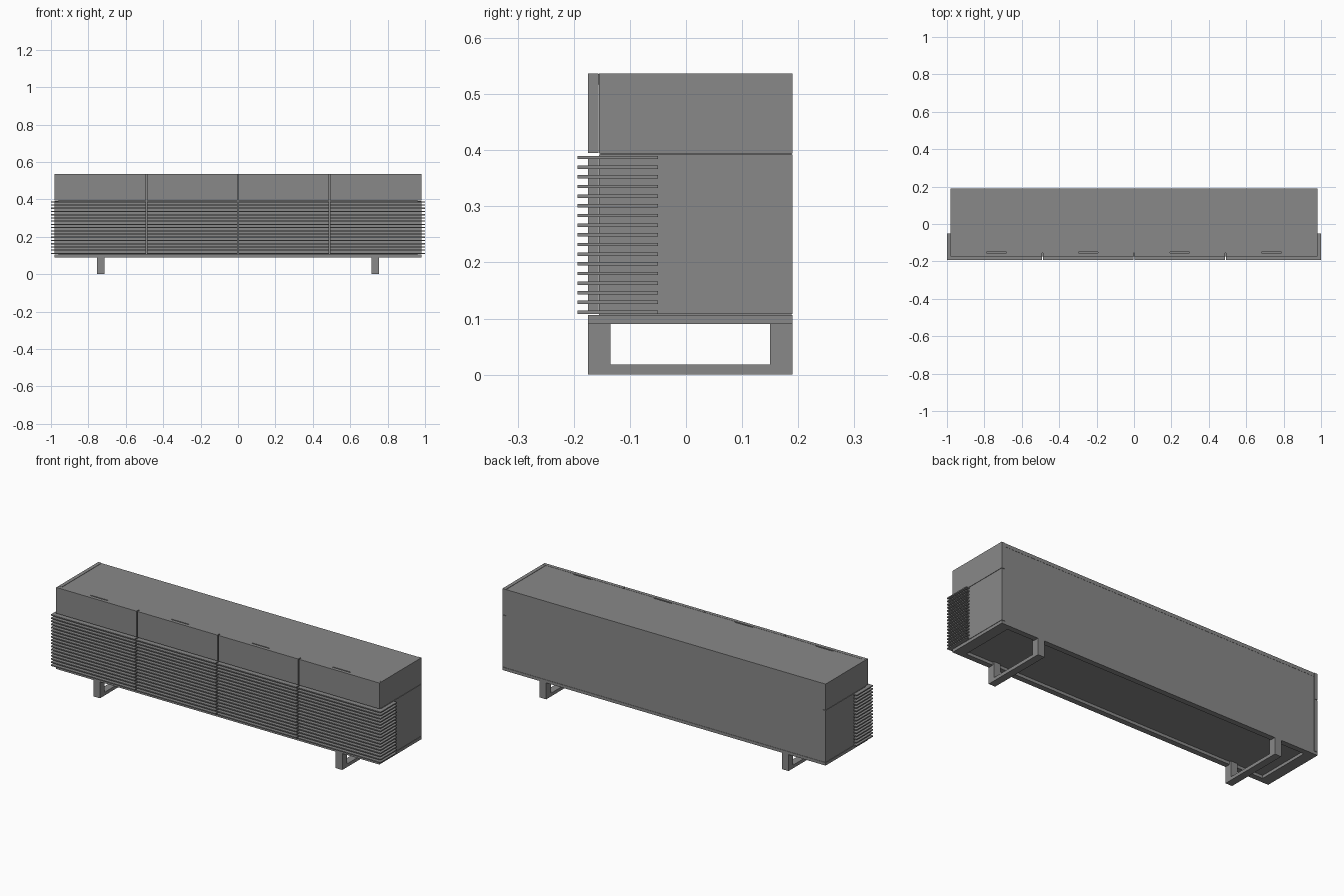
import bpy
import bmesh

if "Cube" in bpy.data.objects:
    bpy.data.objects.remove(bpy.data.objects["Cube"], do_unlink=True)

grey = bpy.data.materials.new("warm_grey")
grey.use_nodes = True
COLOUR = (0.25, 0.25, 0.25, 1)
grey.diffuse_color = COLOUR
grey.node_tree.nodes["Principled BSDF"].inputs["Base Color"].default_value = COLOUR


def boxes(name, spans):
    """One object from boxes given as (x0, x1, y0, y1, z0, z1)."""
    bm = bmesh.new()
    for x0, x1, y0, y1, z0, z1 in spans:
        vs = bmesh.ops.create_cube(bm, size=1)["verts"]
        bmesh.ops.scale(bm, vec=(x1 - x0, y1 - y0, z1 - z0), verts=vs)
        bmesh.ops.translate(bm, vec=((x0 + x1) / 2, (y0 + y1) / 2, (z0 + z1) / 2), verts=vs)
    mesh = bpy.data.meshes.new(name)
    bm.to_mesh(mesh)
    bm.free()
    mesh.materials.append(grey)
    ob = bpy.data.objects.new(name, mesh)
    bpy.context.collection.objects.link(ob)
    return ob


HALF = 0.98            # half width of the cabinet
FRONT, BACK = -0.175, 0.19
BASE, FLOOR, SPLIT, TOP = 0.09, 0.107, 0.393, 0.537
T = 0.02               # panel thickness
GAP = 0.003
INNER = FRONT + T      # back of the door fronts
BAY = HALF / 2

# Plinth: rim around a recessed bottom panel
RX, RY = 0.06, 0.03
boxes("plinth_rim", [
    (-HALF, HALF, FRONT, FRONT + RY, BASE, FLOOR - 0.001),
    (-HALF, HALF, BACK - RY, BACK, BASE, FLOOR - 0.001),
    (-HALF, RX - HALF, FRONT + RY, BACK - RY, BASE, FLOOR - 0.001),
    (HALF - RX, HALF, FRONT + RY, BACK - RY, BASE, FLOOR - 0.001)])
boxes("bottom_panel", [(T - HALF, HALF - T, INNER, BACK - 0.002, FLOOR - 0.001, FLOOR + T)])

# Carcass: side panels in two tiers, back, dividers and shelf
for side, s in (("left", 1), ("right", -1)):
    a, b = sorted((s * HALF, s * (HALF - T)))
    boxes(side + "_lower_side", [(a, b, INNER, BACK, FLOOR + 0.001, SPLIT - 0.001)])
    boxes(side + "_upper_side", [(a, b, INNER, BACK, SPLIT + 0.001, TOP)])
boxes("back_panel", [(T - HALF + 0.001, HALF - T - 0.001, BACK - T, BACK - 0.002, FLOOR, TOP - T)])
boxes("dividers", [(k * BAY - 0.01, k * BAY + 0.01, INNER + 0.006, BACK - T, FLOOR + T, TOP - T)
                   for k in (-1, 0, 1)])
boxes("shelf", [(T - HALF, HALF - T, INNER + 0.003, BACK - T, SPLIT - 0.01, SPLIT + 0.01)])

# Top panel with a finger slot for each bay
top = boxes("top_panel", [(T - HALF + 0.001, HALF - T - 0.001, INNER - 0.001, BACK - 0.001, TOP - T, TOP - 0.001)])
slots = boxes("slot_cutter", [((k + 0.5) * BAY - 0.053, (k + 0.5) * BAY + 0.053, -0.161, -0.149, TOP - 0.015, TOP + 0.01)
                              for k in range(-2, 2)])
slots.hide_render = True
slots.hide_viewport = True
cut = top.modifiers.new("finger_slots", "BOOLEAN")
cut.object = slots
cut.solver = "EXACT"

# Door and drawer fronts, four of each
for k in range(-2, 2):
    x0 = k * BAY + (GAP if k > -2 else 0)
    x1 = (k + 1) * BAY - (GAP if k < 1 else 0)
    boxes("upper_front", [(x0, x1, FRONT, INNER - 0.001, SPLIT + 0.002, TOP)])
    boxes("lower_front", [(x0, x1, FRONT, INNER - 0.001, FLOOR + 0.001, SPLIT - 0.003)])

# Slats wrapping the front and the forward part of both sides
COUNT = 17
PITCH = 0.01722
slats = []
for i in range(COUNT):
    z0 = 0.1085 + i * PITCH
    z1 = z0 + 0.006
    for k in range(-2, 2):
        x0 = k * BAY + GAP if k > -2 else -1
        x1 = (k + 1) * BAY - GAP if k < 1 else 1
        slats.append((x0, x1, -0.193, FRONT, z0, z1))
    slats += [(-1, -HALF, FRONT, -0.05, z0, z1), (HALF, 1, FRONT, -0.05, z0, z1)]
boxes("slats", slats)

# Sled legs: two posts joined by a floor bar
for side, x in (("left", 0.735), ("right", -0.735)):
    a, b = x - 0.02, x + 0.02
    boxes(side + "_leg", [
        (a, b, FRONT, FRONT + 0.04, 0.018, FLOOR - 0.002),
        (a, b, BACK - 0.04, BACK, 0.018, FLOOR - 0.002),
        (a, b, FRONT, BACK, 0, 0.018)])
